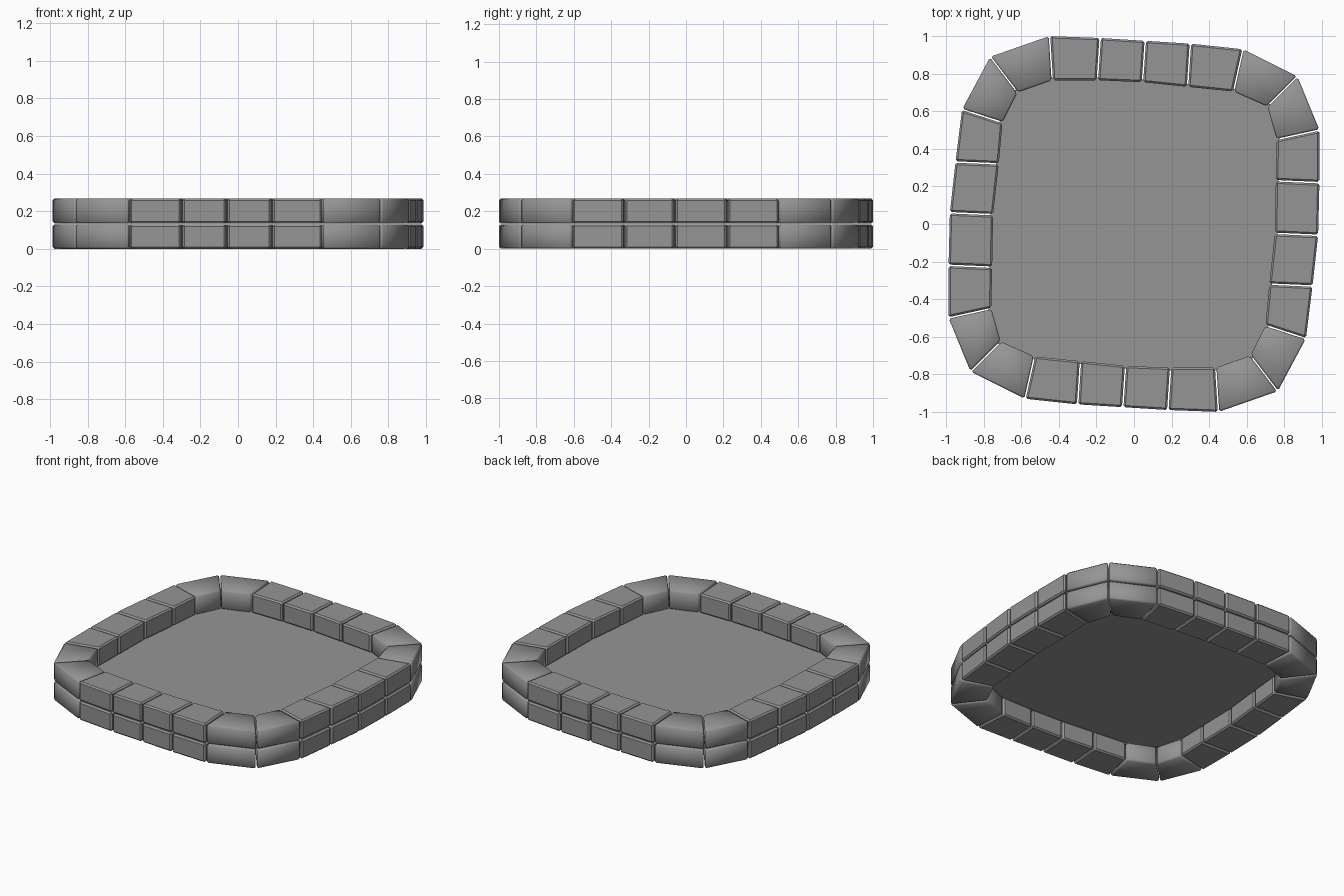
import bpy, bmesh
from mathutils import Vector

cube = bpy.data.objects.get("Cube")
if cube:
    bpy.data.objects.remove(cube, do_unlink=True)

stone = bpy.data.materials.new("grey stone")
stone.use_nodes = True
GREY = (0.3, 0.3, 0.3, 1)
stone.diffuse_color = GREY
stone.node_tree.nodes["Principled BSDF"].inputs["Base Color"].default_value = GREY

# Half of the plan outline; the other half is turned by 180 degrees
OUTER = [(-.45, 1), (-.18, .99), (.06, .975), (.3, .96), (.58, .93), (.87, .785),
         (.987, .5), (.987, .22), (.98, -.06), (.95, -.33), (.915, -.61), (.765, -.89)]
INNER = [(-.435, .765), (-.195, .765), (.045, .755), (.285, .73), (.53, .705), (.71, .625),
         (.76, .45), (.755, .23), (.75, -.05), (.72, -.32), (.7, -.54), (.62, -.7)]


def full_loop(half):
    pts = [Vector(p) for p in half]
    return pts + [-p for p in pts]


outer, inner = full_loop(OUTER), full_loop(INNER)
count = len(outer)


def make_object(name, bm):
    bmesh.ops.recalc_face_normals(bm, faces=bm.faces)
    mesh = bpy.data.meshes.new(name)
    bm.to_mesh(mesh)
    bm.free()
    mesh.materials.append(stone)
    obj = bpy.data.objects.new(name, mesh)
    bpy.context.collection.objects.link(obj)
    return obj


def prism(bm, plan, bottom, top):
    low = [bm.verts.new((p.x, p.y, bottom)) for p in plan]
    high = [bm.verts.new((p.x, p.y, top)) for p in plan]
    bm.faces.new(low)
    bm.faces.new(high)
    for i in range(len(plan)):
        j = (i + 1) % len(plan)
        bm.faces.new((low[i], low[j], high[j], high[i]))


def block(name, i, bottom, top):
    # Wedge between two neighbouring radial joints, with a narrow gap
    j = (i + 1) % count
    gap = 0.004
    along_out = (outer[j] - outer[i]).normalized() * gap
    along_in = (inner[j] - inner[i]).normalized() * gap
    plan = [outer[i] + along_out, outer[j] - along_out,
            inner[j] - along_in, inner[i] + along_in]
    bm = bmesh.new()
    prism(bm, plan, bottom, top)
    bmesh.ops.bevel(bm, geom=bm.edges[:], offset=0.01, segments=1, affect='EDGES')
    # Corner blocks have softly blended shading
    soft = i % 6 in (4, 5)
    for f in bm.faces:
        f.smooth = soft
    return make_object(name, bm)


# Two stacked courses of kerb blocks
for course, (bottom, top) in {"lower": (0.0, 0.13), "upper": (0.135, 0.268)}.items():
    for i in range(count):
        block(f"{course}_kerb_block_{i + 1}", i, bottom, top)

# Thin floor sheet inside the ring
bm = bmesh.new()
bm.faces.new([bm.verts.new((p.x * 1.02, p.y * 1.02, 0.135)) for p in inner])
make_object("floor", bm)
